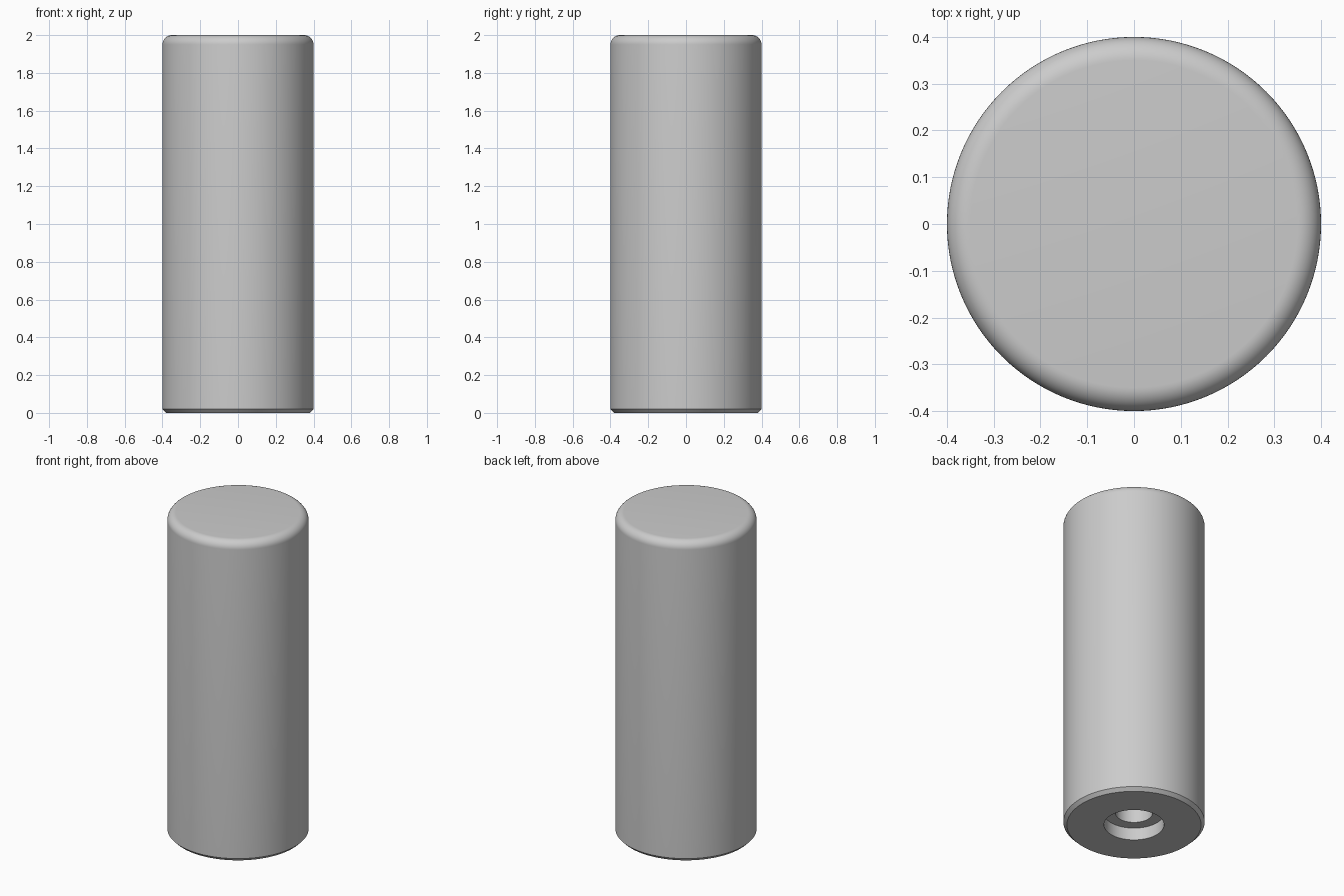
import bpy
import bmesh
import math

if "Cube" in bpy.data.objects:
    bpy.data.objects.remove(bpy.data.objects["Cube"])

SEGMENTS = 128
RADIUS, HEIGHT, FILLET, CHAMFER = 0.40, 2.0, 0.05, 0.02

# Half profile (radius, z), from the blind hole out and up to the top centre
profile = [(0, 0.60), (0.105, 0.60), (0.105, 0.077),   # screw hole
           (0.17, 0.077), (0.17, 0),                   # counterbore
           (RADIUS - CHAMFER, 0), (RADIUS, CHAMFER)]   # chamfered foot
for i in range(11):                                    # rounded top edge
    a = math.radians(9 * i)
    profile.append((RADIUS - FILLET + FILLET * math.cos(a),
                    HEIGHT - FILLET + FILLET * math.sin(a)))
profile.append((0, HEIGHT))

# Lathe the profile around z
bm = bmesh.new()
verts = [bm.verts.new((r, 0, z)) for r, z in profile]
edges = [bm.edges.new(pair) for pair in zip(verts, verts[1:])]
bmesh.ops.spin(bm, geom=verts + edges, cent=(0, 0, 0), axis=(0, 0, 1),
               angle=math.tau, steps=SEGMENTS)
bmesh.ops.remove_doubles(bm, verts=bm.verts, dist=1e-5)
bmesh.ops.recalc_face_normals(bm, faces=bm.faces)

mesh = bpy.data.meshes.new("round_post")
bm.to_mesh(mesh)
bm.free()
post = bpy.data.objects.new("round_post", mesh)
bpy.context.collection.objects.link(post)

# Smooth sides, sharp chamfer and hole edges
bpy.context.view_layer.objects.active = post
post.select_set(True)
bpy.ops.object.shade_smooth_by_angle(angle=math.radians(30))
